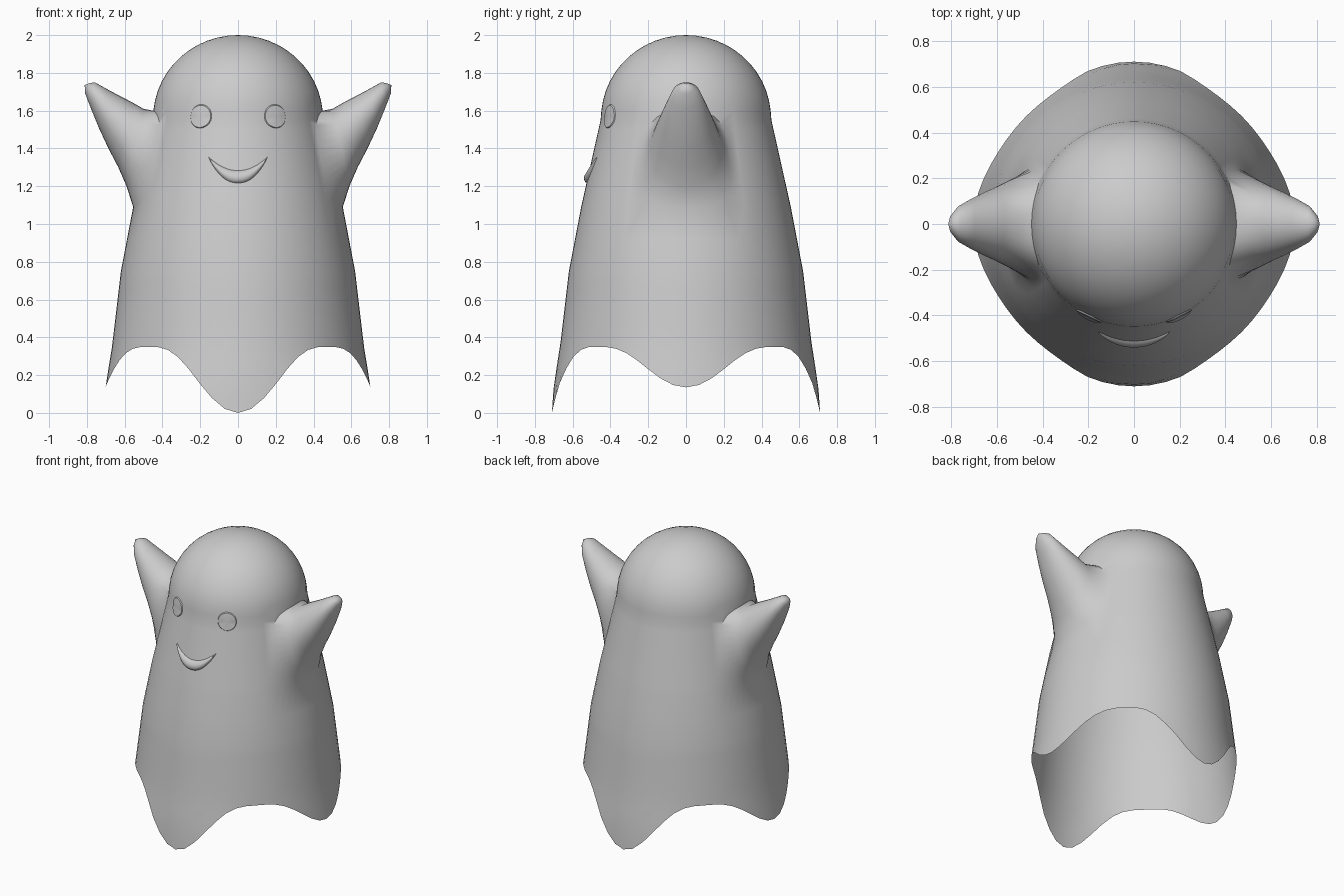
import bpy, bmesh, math
from mathutils import Vector

if "Cube" in bpy.data.objects:
    bpy.data.objects.remove(bpy.data.objects["Cube"])

grey = bpy.data.materials.new("soft grey")
grey.diffuse_color = (0.6, 0.6, 0.6, 1)
grey.use_nodes = True
grey.node_tree.nodes["Principled BSDF"].inputs["Base Color"].default_value = grey.diffuse_color

PROFILE = [(0, .71), (.15, .70), (.35, .667), (.75, .62), (1.09, .555), (1.56, .45)]


def radius(z):
    """Radius of the sheet at a height: flared skirt, then a dome."""
    if z >= 1.56:
        return .45 * math.sqrt(max(0, 1 - ((z - 1.56) / .44) ** 2))
    for (z0, r0), (z1, r1) in zip(PROFILE, PROFILE[1:]):
        if z <= z1:
            return r0 + (r1 - r0) * (z - z0) / (z1 - z0)


def on_body(a, z):
    return Vector((radius(z) * math.cos(a), radius(z) * math.sin(a), z))


def hem(a):
    """Four hanging points, longer at front and back."""
    drop = .35 if abs(math.sin(a)) > abs(math.cos(a)) else .215
    return .35 - drop * ((1 + math.cos(4 * a)) / 2) ** 1.6


def finish(bm, name, angle=40):
    bmesh.ops.recalc_face_normals(bm, faces=bm.faces)
    me = bpy.data.meshes.new(name)
    bm.to_mesh(me)
    bm.free()
    me.materials.append(grey)
    ob = bpy.data.objects.new(name, me)
    bpy.context.collection.objects.link(ob)
    bpy.ops.object.select_all(action='DESELECT')
    ob.select_set(True)
    bpy.context.view_layer.objects.active = ob
    bpy.ops.object.shade_smooth_by_angle(angle=math.radians(angle))
    return ob


# Body sheet, open underneath, with a hole left for each arm
N, HALF, LOW, ROWS = 64, 5, 7, 10
Z0, Z1 = 1.09, 1.60
upper = [.92] + [Z0 + (Z1 - Z0) * k / ROWS for k in range(ROWS + 1)]
t0 = math.asin((Z1 - 1.56) / .44)
upper += [1.56 + .44 * math.sin(t0 + (math.pi / 2 - t0) * k / 12) for k in range(1, 12)]
A, B = LOW + 1, LOW + 1 + ROWS          # rows bounding the arm holes


def arm_uv(i, j):
    """Column and row to arm-hole coordinates (-1..1) and side."""
    d = (i + N // 4) % (N // 2) - N // 4
    side = 1 if (i + N // 4) % N < N // 2 else -1
    return d / HALF, (j - (A + B) / 2) / (ROWS / 2), side


bm = bmesh.new()
grid = []
for j in range(LOW + len(upper)):
    row = []
    for i in range(N):
        a = 2 * math.pi * i / N
        z = hem(a) + (.75 - hem(a)) * j / (LOW - 1) if j < LOW else upper[j - LOW]
        u, v, side = arm_uv(i, j)
        if abs(max(abs(u), abs(v)) - 1) < 1e-6:     # round the hole corners
            s = (abs(u) ** 3 + abs(v) ** 3) ** (-1 / 3)
            a = (0 if side > 0 else math.pi) + u * s * HALF * 2 * math.pi / N
            z = (Z0 + Z1) / 2 + v * s * (Z1 - Z0) / 2
        row.append(bm.verts.new(on_body(a, z)))
    grid.append(row)
for j in range(len(grid) - 1):
    for i in range(N):
        u, v, _ = arm_uv(i, j)
        if -1.01 < u < .99 and -1.01 < v < .99:
            continue
        k = (i + 1) % N
        bm.faces.new((grid[j][i], grid[j][k], grid[j + 1][k], grid[j + 1][i]))
top = bm.verts.new((0, 0, 2))
for i in range(N):
    bm.faces.new((grid[-1][i], grid[-1][(i + 1) % N], top))

# Arms, lofted from the holes: centre x, centre z, lean, half height, half width
RINGS = [(.545, 1.405, -.045, .205, .19), (.60, 1.475, -.035, .172, .163),
         (.658, 1.54, -.028, .14, .137), (.715, 1.61, -.02, .105, .108),
         (.768, 1.68, -.01, .07, .078), (.797, 1.718, -.012, .028, .04)]
for side in (1, -1):
    c = 0 if side > 0 else N // 2
    loop = [(i, A) for i in range(-HALF, HALF)]
    loop += [(HALF, j) for j in range(A, B)]
    loop += [(i, B) for i in range(HALF, -HALF, -1)]
    loop += [(-HALF, j) for j in range(B, A, -1)]
    prev = [grid[j][(c + i) % N] for i, j in loop]
    for cx, cz, lean, hh, hw in RINGS:
        ring = []
        for i, j in loop:
            u, v = i / HALF, (j - (A + B) / 2) / (ROWS / 2)
            d = math.hypot(u, v)
            u, v = u / d, v / d
            ring.append(bm.verts.new((side * (cx + lean * v), side * hw * u, cz + hh * v)))
        for k in range(len(loop)):
            n = (k + 1) % len(loop)
            bm.faces.new((prev[k], prev[n], ring[n], ring[k]))
        prev = ring
    tip = bm.verts.new((side * .812, 0, 1.735))
    for k in range(len(loop)):
        bm.faces.new((prev[k], prev[(k + 1) % len(loop)], tip))
bmesh.ops.delete(bm, geom=[v for v in bm.verts if not v.link_faces], context='VERTS')
finish(bm, "ghost_body", 45)

# Eyes: thin lenses following the face
for side, name in ((-1, "left_eye"), (1, "right_eye")):
    bm = bmesh.new()
    ac = -math.pi / 2 + side * .453
    centre = bm.verts.new(on_body(ac, 1.57) * 1 + Vector((math.cos(ac), math.sin(ac), 0)) * .008)
    prev = None
    for f, lift in ((.5, .007), (.9, .005), (1, -.004)):
        ring = []
        for k in range(32):
            t = 2 * math.pi * k / 32
            a, z = ac + f * .145 * math.cos(t), 1.57 + f * .065 * math.sin(t)
            ring.append(bm.verts.new(on_body(a, z) + Vector((math.cos(a), math.sin(a), 0)) * lift))
        for k in range(32):
            n = (k + 1) % 32
            bm.faces.new((prev[k], prev[n], ring[n], ring[k]) if prev
                         else (centre, ring[k], ring[n]))
        prev = ring
    finish(bm, name)

# Smile: a bulging crescent following the face
bm = bmesh.new()
cols = []
for i in range(33):
    s = -1 + i / 16
    x = .16 * s
    lo = 1.215 + .142 * abs(s) ** 2.3
    hi = 1.285 + .075 * abs(s) ** 2
    col = []
    for k in range(9):
        v = k / 8
        z = lo + (hi - lo) * v
        out = -.004 + .024 * math.sin(math.pi * v) ** .6 * (1 - s * s) ** .4
        col.append(bm.verts.new((x, -math.sqrt(radius(z) ** 2 - x * x) - out, z)))
    cols.append(col)
for p, q in zip(cols, cols[1:]):
    for k in range(8):
        bm.faces.new((p[k], q[k], q[k + 1], p[k + 1]))
finish(bm, "smile", 50)
